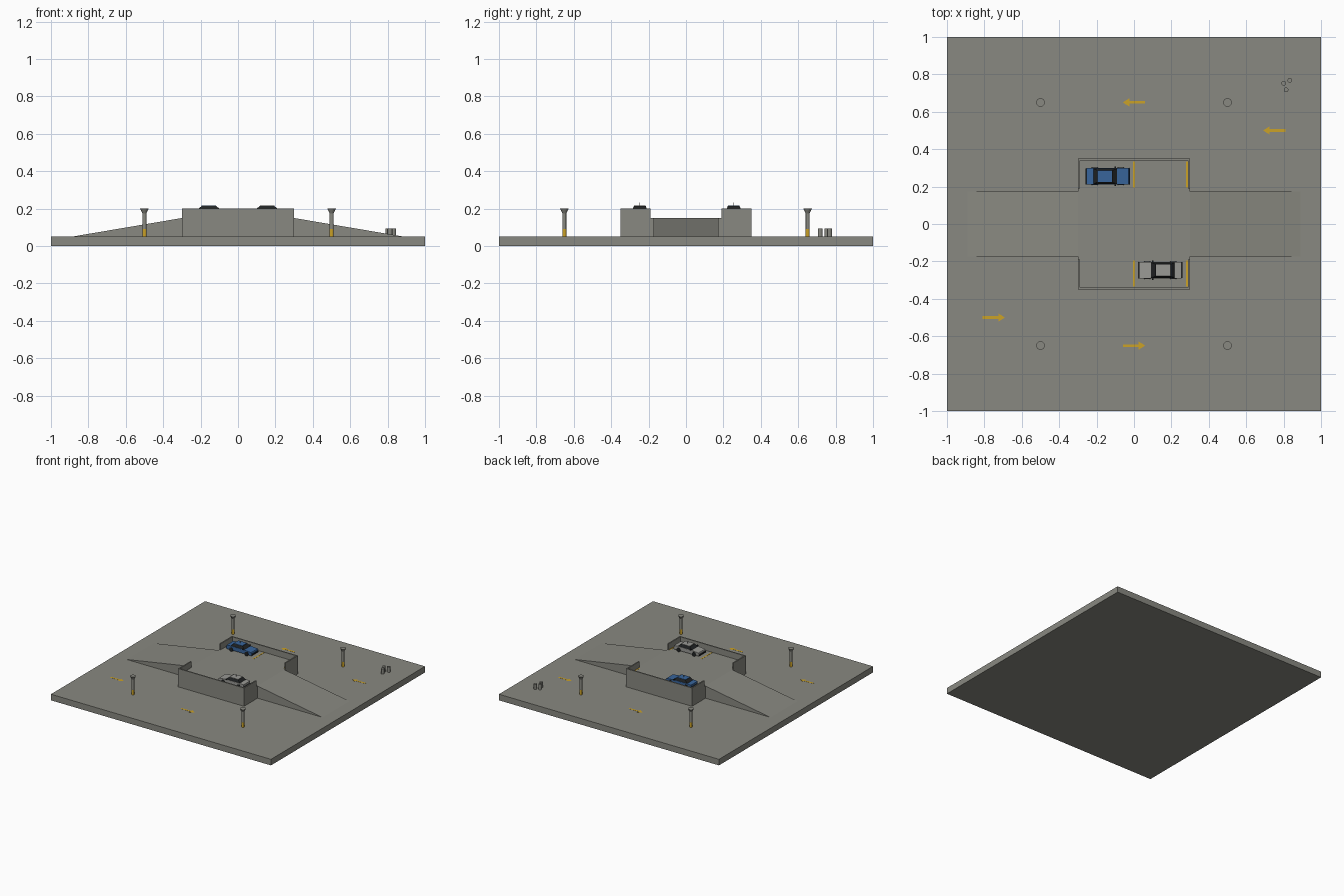
import bpy, bmesh
from math import pi
from mathutils import Matrix, Vector

cube = bpy.data.objects.get("Cube")
if cube:
    bpy.data.objects.remove(cube)


def material(name, rgb):
    m = bpy.data.materials.new(name)
    m.use_nodes = True
    m.diffuse_color = (*rgb, 1)
    m.node_tree.nodes["Principled BSDF"].inputs["Base Color"].default_value = (*rgb, 1)
    return m


concrete = material("concrete grey", (0.25, 0.25, 0.22))
yellow = material("marking yellow", (0.6, 0.36, 0.02))
blue = material("car blue", (0.04, 0.13, 0.33))
silver = material("car silver", (0.32, 0.32, 0.30))
black = material("dark glass and rubber", (0.015, 0.017, 0.018))


def finish(name, bm, mats, matrix=Matrix()):
    bmesh.ops.recalc_face_normals(bm, faces=bm.faces)
    mesh = bpy.data.meshes.new(name)
    bm.to_mesh(mesh)
    bm.free()
    for m in mats:
        mesh.materials.append(m)
    obj = bpy.data.objects.new(name, mesh)
    obj.matrix_world = matrix
    bpy.context.collection.objects.link(obj)
    return obj


def prism(name, points, low, high, mat, axis="z", matrix=Matrix()):
    """Extrude a flat outline along z (xy points) or y (xz points)."""
    bm = bmesh.new()
    place = (lambda a, b: (a, b, low)) if axis == "z" else (lambda a, b: (a, low, b))
    step = (0, 0, high - low) if axis == "z" else (0, high - low, 0)
    face = bm.faces.new([bm.verts.new(place(*p)) for p in points])
    ext = bmesh.ops.extrude_face_region(bm, geom=[face])
    moved = [v for v in ext["geom"] if isinstance(v, bmesh.types.BMVert)]
    bmesh.ops.translate(bm, verts=moved, vec=step)
    return finish(name, bm, [mat], matrix)


def box(name, x, y, z, mat, matrix=Matrix()):
    outline = [(x[0], y[0]), (x[1], y[0]), (x[1], y[1]), (x[0], y[1])]
    return prism(name, outline, z[0], z[1], mat, "z", matrix)


def cone(name, loc, r1, r2, depth, mat, matrix=Matrix(), segments=16):
    """Round part standing on loc."""
    bm = bmesh.new()
    bmesh.ops.create_cone(bm, cap_ends=True, segments=segments, radius1=r1, radius2=r2,
                          depth=depth, matrix=Matrix.Translation((0, 0, depth / 2)))
    return finish(name, bm, [mat], Matrix.Translation(loc) @ matrix)


# Ground slab, raised deck and ramps
GROUND, DECK, WALL = 0.05, 0.15, 0.20
box("ground_slab", (-1, 1), (-1, 1), (0, GROUND), concrete)
box("raised_deck", (-0.3, 0.3), (-0.35, 0.35), (GROUND, DECK), concrete)
for side, s in (("right", -1), ("left", 1)):
    prism(side + "_ramp", [(s * 0.3, GROUND), (s * 0.89, GROUND), (s * 0.3, DECK)],
          -0.175, 0.175, concrete, "y")

# Parapet and bay lines on each half of the deck
for end, s in (("front", -1), ("back", 1)):
    half = [(0.29, 0.19), (0.3, 0.19), (0.3, 0.35)]
    inner = [(0.29, 0.34)]
    outline = half + [(-x, y) for x, y in reversed(half)] + [(-x, y) for x, y in inner] + inner
    prism(end + "_parapet", [(x, s * y) for x, y in outline], DECK, WALL, concrete)
    for i, x in enumerate((0.0, 0.284)):
        box(f"{end}_bay_line_{i + 1}", (x - 0.005, x + 0.005), sorted((s * 0.195, s * 0.335)),
            (DECK, DECK + 0.001), yellow)

# Direction arrows painted on the ground
arrow = [(-0.06, -0.007), (0.025, -0.007), (0.025, -0.022), (0.06, 0),
         (0.025, 0.022), (0.025, 0.007), (-0.06, 0.007)]
for i, (x, y, d) in enumerate([(0, -0.65, 1), (-0.75, -0.5, 1), (0, 0.65, -1), (0.75, 0.5, -1)]):
    turn = Matrix.Translation((x, y, 0)) @ Matrix.Rotation(0 if d > 0 else pi, 4, "Z")
    prism(f"ground_arrow_{i + 1}", arrow, GROUND, GROUND + 0.001, yellow, "z", turn)

# Flared columns with yellow bases
for y in (-0.65, 0.65):
    for x in (-0.5, 0.5):
        tag = ("front" if y < 0 else "back") + ("_right" if x < 0 else "_left")
        cone(tag + "_column_base", (x, y, GROUND), 0.0115, 0.0115, 0.04, yellow)
        cone(tag + "_column_shaft", (x, y, 0.09), 0.0105, 0.0105, 0.09, concrete)
        cone(tag + "_column_head", (x, y, 0.175), 0.0105, 0.023, 0.025, concrete)

# Barrels
for i, (x, y) in enumerate([(0.8, 0.752), (0.833, 0.768), (0.813, 0.717)]):
    cone(f"barrel_{i + 1}", (x, y, GROUND), 0.0125, 0.0125, 0.043, concrete)


def car(name, x, y, angle, paint):
    """Saloon car with its nose towards local +x."""
    place = Matrix.Translation((x, y, DECK)) @ Matrix.Rotation(angle, 4, "Z")
    profile = [(-0.113, 0.012), (0.113, 0.012), (0.115, 0.03), (0.11, 0.038),
               (0.05, 0.044), (-0.08, 0.044), (-0.113, 0.041)]
    prism(name + "_body", profile, -0.044, 0.044, paint, "y", place)
    # Cabin: dark glass all round under a painted roof
    bm = bmesh.new()
    bmesh.ops.create_cube(bm, size=1)
    for v in bm.verts:
        top = v.co.z > 0
        front, rear, half = (0.024, -0.056, 0.032) if top else (0.05, -0.078, 0.041)
        v.co = Vector((front if v.co.x > 0 else rear, half if v.co.y > 0 else -half,
                       0.063 if top else 0.043))
    finish(name + "_windows", bm, [black], place)
    box(name + "_roof", (-0.056, 0.022), (-0.031, 0.031), (0.063, 0.066), paint, place)
    box(name + "_aerial", (-0.019, -0.017), (-0.001, 0.001), (0.066, 0.082), silver, place)
    # Mirrors, bumpers and wheels
    for s in (-1, 1):
        box(f"{name}_mirror_{'left' if s > 0 else 'right'}", (0.035, 0.043),
            sorted((s * 0.038, s * 0.052)), (0.043, 0.051), black, place)
        box(f"{name}_{'front' if s > 0 else 'rear'}_bumper", sorted((s * 0.112, s * 0.118)),
            (-0.043, 0.043), (0.014, 0.024), black, place)
        for t in (-1, 1):
            wheel = cone(f"{name}_{'front' if t > 0 else 'rear'}_wheel_{'left' if s > 0 else 'right'}",
                         (0, 0, 0), 0.017, 0.017, 0.012, black)
            spot = Matrix.Translation((t * 0.07, s * 0.046, 0.017))
            wheel.matrix_world = place @ spot @ Matrix.Rotation(s * pi / 2, 4, "X")


car("blue_car", -0.14, 0.255, 0, blue)
car("silver_car", 0.14, -0.247, pi, silver)
